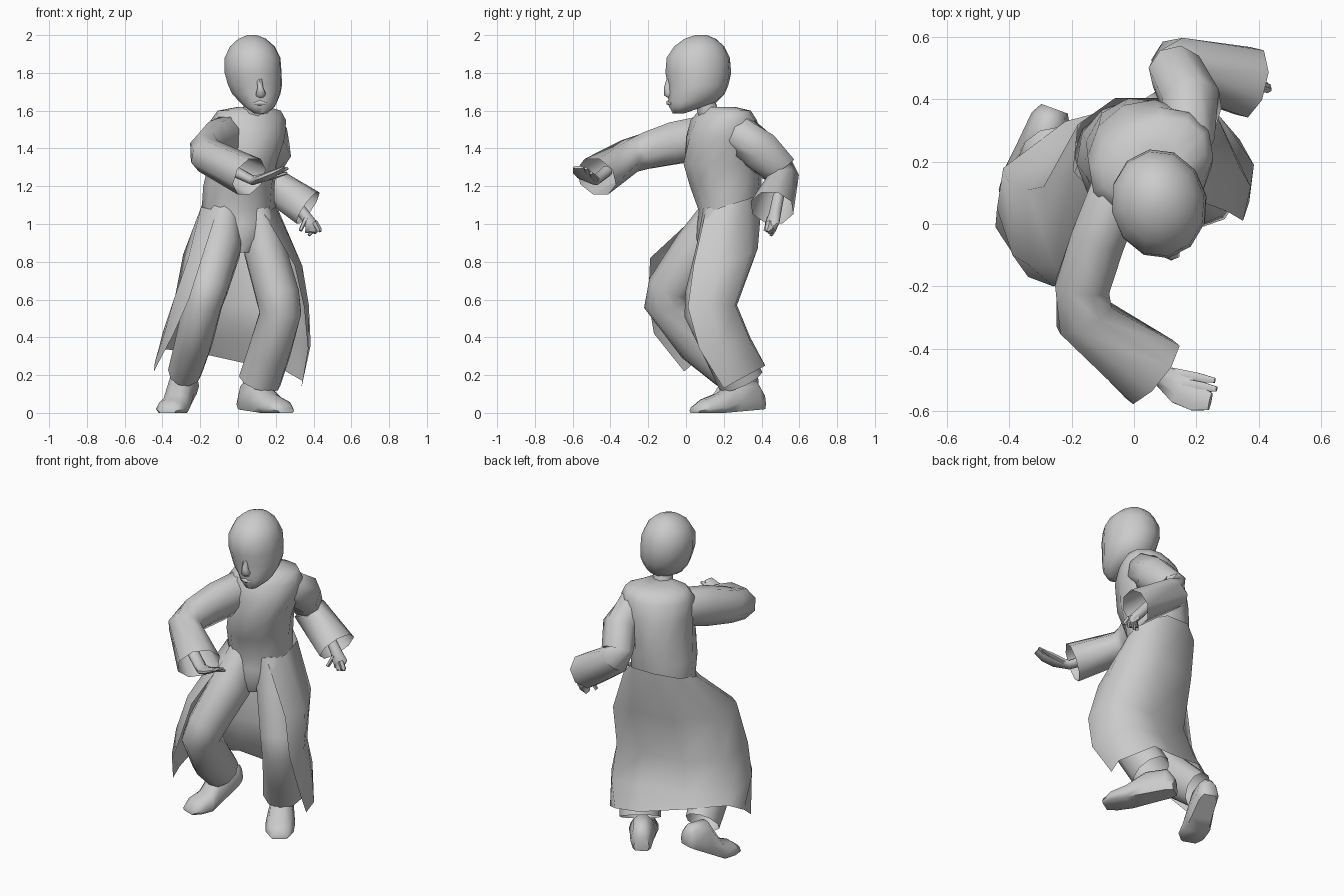
import bpy, bmesh
from math import sin, cos, pi, radians
from mathutils import Vector as V


def loft(name, rings, closed=True, caps=(True, True)):
    """Skin a list of equal-length point rings."""
    bm = bmesh.new()
    rows = [[bm.verts.new(p) for p in r] for r in rings]
    n = len(rows[0])
    for a, b in zip(rows, rows[1:]):
        for i in range(n if closed else n - 1):
            j = (i + 1) % n
            bm.faces.new((a[i], a[j], b[j], b[i]))
    if closed:
        for use, row in zip(caps, (rows[0], rows[-1])):
            if use:
                bm.faces.new(row)
    bmesh.ops.recalc_face_normals(bm, faces=bm.faces)
    me = bpy.data.meshes.new(name)
    bm.to_mesh(me)
    bm.free()
    ob = bpy.data.objects.new(name, me)
    bpy.context.collection.objects.link(ob)
    return ob


def tube(name, path, n=8, hint=(0, 0, 1), caps=(True, True)):
    """path: (x, y, z, half width, half height) along a limb."""
    pts = [V(p[:3]) for p in path]
    rings = []
    for i, p in enumerate(path):
        d = V()
        if i:
            d += (pts[i] - pts[i - 1]).normalized()
        if i < len(pts) - 1:
            d += (pts[i + 1] - pts[i]).normalized()
        side = d.cross(V(hint)).normalized()
        up = side.cross(d).normalized()
        rings.append([pts[i] + side * p[3] * cos(2 * pi * (k + .5) / n)
                      + up * p[4] * sin(2 * pi * (k + .5) / n) for k in range(n)])
    return loft(name, rings, caps=caps)


def stack(name, levels, n=10):
    """levels: (z, x, y, half x, half y, yaw degrees) horizontal sections."""
    rings = []
    for z, x, y, rx, ry, yaw in levels:
        c, s = cos(radians(yaw)), sin(radians(yaw))
        ring = []
        for k in range(n):
            u, v = rx * cos(2 * pi * k / n + pi / 2), ry * sin(2 * pi * k / n + pi / 2)
            ring.append((x + u * c - v * s, y + u * s + v * c, z))
        rings.append(ring)
    return loft(name, rings)


# Head, neck and face
stack("head", [(1.585, .12, -.04, .035, .03, 10), (1.62, .115, .0, .08, .09, 10),
               (1.645, .108, .035, .1, .13, 10), (1.69, .097, .055, .13, .153, 10),
               (1.735, .09, .065, .145, .162, 10),
               (1.8, .08, .065, .153, .177, 10), (1.88, .077, .065, .15, .17, 10),
               (1.94, .076, .07, .12, .135, 10), (1.98, .075, .075, .075, .085, 10),
               (2.0, .075, .08, .025, .03, 10)], 12)
tube("neck", [(.08, .13, 1.55, .065, .06), (.09, .09, 1.68, .055, .055)], hint=(0, 1, 0))
tube("nose", [(.113, -.085, 1.78, .014, .014), (.118, -.095, 1.72, .018, .022),
              (.12, -.095, 1.69, .03, .024), (.118, -.08, 1.675, .02, .014)], 6, (0, 1, 0))
tube("lips", [(.085, -.08, 1.637, .008, .008), (.118, -.092, 1.642, .014, .014),
              (.15, -.075, 1.637, .008, .008)], 6)

# Coat body and hips, twisted toward the shoulders
stack("coat_body", [(.85, .02, .19, .06, .11, 0), (.92, .01, .195, .13, .14, 0),
                    (1.0, .0, .215, .175, .155, 0),
                    (1.07, .0, .225, .193, .157, 0), (1.2, .005, .21, .19, .19, 5),
                    (1.32, .025, .195, .185, .213, 12), (1.46, .05, .2, .2, .2, 25),
                    (1.55, .055, .2, .21, .165, 28), (1.6, .06, .205, .18, .125, 28),
                    (1.62, .08, .18, .08, .08, 28)], 12)

# Open coat skirt, from its right front edge around the back to the left edge
loft("coat_skirt", [
    [(-.11, .08, 1.07), (-.195, .17, 1.09), (-.18, .32, 1.13), (-.06, .405, 1.16),
     (.09, .405, 1.16), (.19, .32, 1.13), (.197, .19, 1.09), (.14, .1, 1.05)],
    [(-.19, -.19, .82), (-.26, -.13, .83), (-.29, .12, .84), (-.14, .34, .86),
     (.12, .38, .87), (.27, .34, .84), (.34, .18, .78), (.3, .04, .78)],
    [(-.26, -.2, .6), (-.34, -.13, .6), (-.34, .11, .58), (-.16, .25, .57),
     (.1, .27, .57), (.3, .26, .57), (.375, .12, .57), (.35, .01, .56)],
    [(-.34, -.17, .42), (-.39, -.1, .42), (-.4, .13, .42), (-.2, .29, .4),
     (.08, .34, .4), (.28, .34, .38), (.385, .19, .36), (.37, .07, .34)],
    [(-.445, -.01, .22), (-.44, .05, .27), (-.42, .18, .34), (-.22, .33, .32),
     (.05, .4, .26), (.2, .42, .25), (.34, .27, .17), (.335, .2, .13)]], closed=False)

# Sleeves with open bell cuffs
tube("right_sleeve", [(.04, .24, 1.49, .06, .06), (-.055, .1, 1.465, .095, .115),
                      (-.115, -.05, 1.43, .095, .12),
                      (-.165, -.2, 1.39, .095, .105), (-.16, -.3, 1.36, .1, .095),
                      (.06, -.475, 1.25, .13, .11)], caps=(True, False))
tube("left_sleeve", [(.1, .2, 1.53, .06, .06), (.165, .29, 1.475, .1, .105),
                     (.185, .39, 1.39, .1, .115),
                     (.135, .49, 1.29, .09, .1), (.14, .51, 1.24, .09, .1),
                     (.37, .455, 1.085, .12, .105)], caps=(True, False))

# Hands: flat palm running into the fingers, plus a separate finger and thumb
tube("right_hand", [(-.02, -.42, 1.28, .035, .03), (.08, -.48, 1.23, .035, .025),
                    (.15, -.53, 1.25, .055, .02), (.2, -.56, 1.275, .045, .016),
                    (.245, -.57, 1.3, .03, .008)])
for a, b in (((.16, -.515, 1.255), (.265, -.53, 1.295)), ((.12, -.48, 1.235), (.26, -.502, 1.27))):
    tube("right_finger", [(*a, .022, .016), (*V(a).lerp(V(b), .6), .018, .013), (*b, .009, .007)], 6)
tube("left_hand", [(.27, .49, 1.15, .03, .03), (.35, .47, 1.05, .032, .03),
                   (.39, .455, 1.0, .045, .028), (.385, .445, .955, .035, .018)])
for k in range(3):
    tube("left_finger", [(.375 + .015 * k, .48 - .02 * k, 1.01, .018, .016),
                         (.4 + .015 * k, .465 - .015 * k, .97, .016, .014),
                         (.375 + .03 * k, .45 - .01 * k, .94 + .01 * k, .009, .008)], 5)
tube("left_thumb", [(.36, .44, 1.03, .016, .014), (.33, .42, .965, .012, .01)], 5, (1, 0, 0))

# Wide trouser legs, bent at the knees
tube("right_leg", [(-.07, .215, 1.07, .09, .125), (-.1, .07, .87, .12, .135),
                   (-.16, -.08, .66, .11, .125), (-.185, -.1, .58, .105, .125),
                   (-.235, .07, .37, .1, .125), (-.28, .235, .22, .09, .11)],
     10, (0, -1, .2), (True, False))
tube("left_leg", [(.1, .22, 1.06, .085, .13), (.14, .19, .87, .115, .135),
                  (.21, .13, .62, .12, .135), (.225, .12, .53, .115, .13),
                  (.165, .22, .32, .115, .125), (.115, .29, .17, .115, .125)],
     10, (0, -1, .2), (True, False))


def foot(name, heel, toe, ankle, lift):
    """Shoe from heel to toe; lift raises the heel off the ground."""
    h, t = V(heel), V(toe)
    d = (t - h).normalized()
    s = V((-d.y, d.x))
    rings = []
    for f, w, top in ((0, .045, .11), (.1, .065, ankle), (.4, .075, ankle),
                      (.65, .085, .1), (.87, .08, .07), (1, .05, .035)):
        c = h.lerp(t, f)
        z = lift * max(0, 1 - f / .65)
        rings.append([(*(c + s * w * a), z + max(top - z, .09) * b if z else top * b) for a, b in
                      ((-.8, 0), (-1, .3), (-.75, .8), (-.3, 1), (.3, 1), (.75, .8), (1, .3), (.8, 0))])
    loft(name, rings)


foot("right_shoe", (-.255, .37), (-.375, .04), .24, .12)
foot("left_shoe", (.03, .4), (.255, .045), .17, .02)

bpy.ops.object.select_all(action='SELECT')
bpy.context.view_layer.objects.active = bpy.data.objects["head"]
bpy.ops.object.shade_smooth_by_angle(angle=radians(60))
